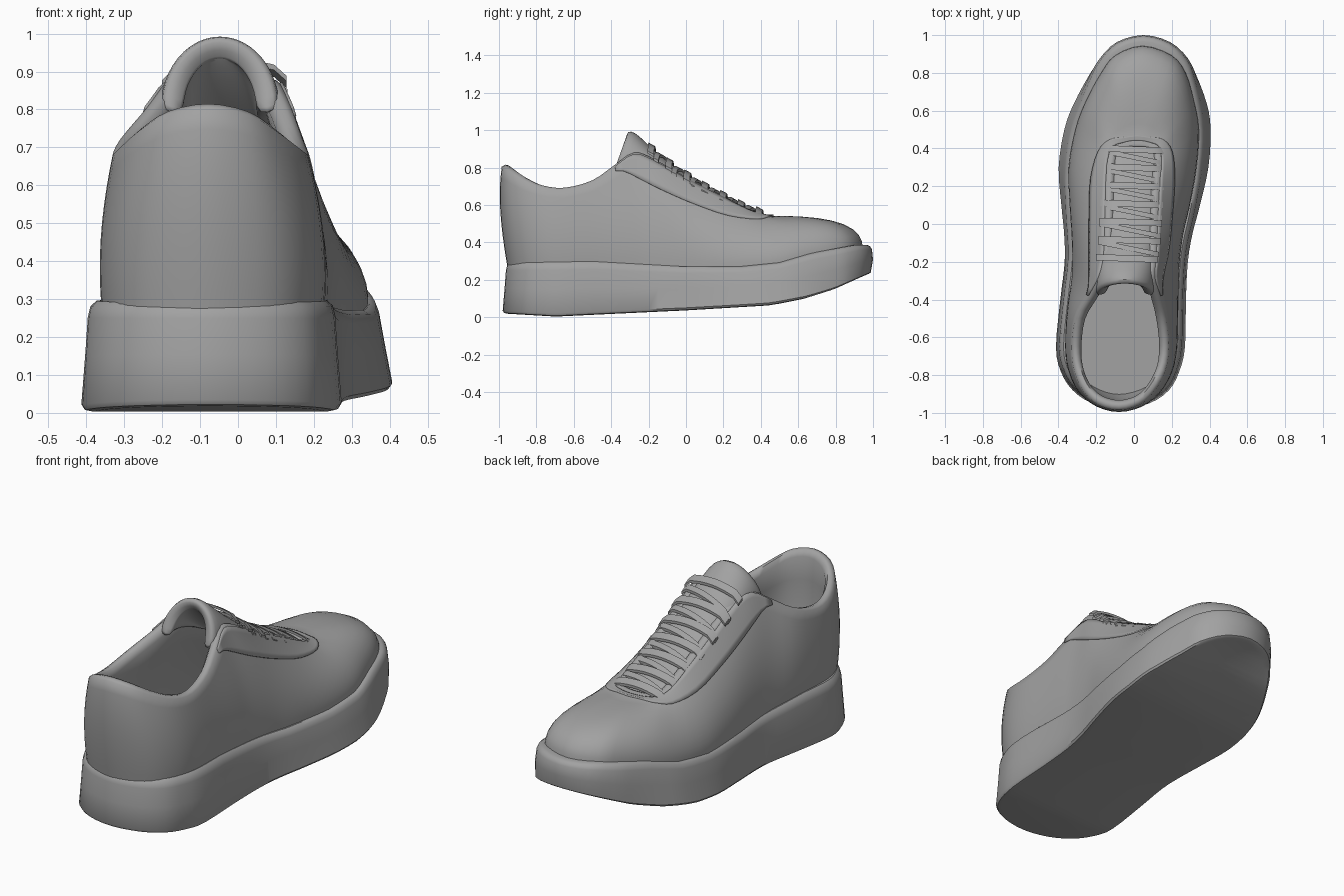
import bpy
import math
from mathutils import Vector

if "Cube" in bpy.data.objects:
    bpy.data.objects.remove(bpy.data.objects["Cube"])

grey = bpy.data.materials.new("plain_grey")
grey.diffuse_color = (0.36, 0.36, 0.36, 1)
grey.use_nodes = True
grey.node_tree.nodes["Principled BSDF"].inputs["Base Color"].default_value = grey.diffuse_color


def make(name, verts, faces, angle=40):
    mesh = bpy.data.meshes.new(name)
    mesh.from_pydata([tuple(v) for v in verts], [], faces)
    mesh.materials.append(grey)
    obj = bpy.data.objects.new(name, mesh)
    bpy.context.collection.objects.link(obj)
    bpy.ops.object.select_all(action='DESELECT')
    obj.select_set(True)
    bpy.context.view_layer.objects.active = obj
    bpy.ops.object.shade_smooth_by_angle(angle=math.radians(angle))
    return obj


def lerp_table(table, y):
    """Piecewise linear lookup of one or more values."""
    if y <= table[0][0]:
        return table[0][1:]
    for a, b in zip(table, table[1:]):
        if y <= b[0]:
            t = (y - a[0]) / (b[0] - a[0])
            return [p + (q - p) * t for p, q in zip(a[1:], b[1:])]
    return table[-1][1:]


def smooth_loop(pts, steps=3):
    """Closed Catmull-Rom curve through points of any dimension."""
    n, out = len(pts), []
    for i in range(n):
        a, b, c, d = (pts[(i + k) % n] for k in (-1, 0, 1, 2))
        for s in range(steps):
            t = s / steps
            out.append([0.5 * (2 * q + (r - p) * t + (2 * p - 5 * q + 4 * r - e) * t * t
                               + (3 * q - p - 3 * r + e) * t ** 3)
                        for p, q, r, e in zip(a, b, c, d)])
    return out


def inward(x, y, lo=-0.62, hi=0.5):
    """Plan direction towards the middle line of the foot."""
    cx = lerp_table([(-0.3, -0.07), (0.5, 0.02)], y)[0]
    d = Vector((cx - x, max(lo, min(hi, y)) - y, 0))
    return d.normalized() if d.length > 1e-6 else d


def ring_faces(rows, n):
    return [(r * n + k, r * n + (k + 1) % n, (r + 1) * n + (k + 1) % n, (r + 1) * n + k)
            for r in range(rows - 1) for k in range(n)]


def cap_faces(start, n, flip):
    """Fill a ring with strips between mirrored stations."""
    out = []
    for k in range(n // 2):
        ids = [start + k, start + k + 1, start + n - k - 1, start + (n - k) % n]
        ids = list(dict.fromkeys(ids))
        out.append(ids[::-1] if flip else ids)
    return out


def sole_top(y):
    return lerp_table([(-1, .29), (-.5, .298), (0, .27), (.3, .272), (.5, .292),
                       (.7, .342), (.95, .387)], y)[0]


def sole_bottom(y):
    return lerp_table([(-.98, .018), (-.7, .003), (0, .036), (.45, .063), (.65, .10),
                       (.8, .145), (1, .23)], y)[0]


# ---- sole: plan outline (y, left x, right x), heel to toe
OUTLINE = [(-.98, -.075, -.075), (-.95, -.22, .08), (-.88, -.325, .185), (-.78, -.388, .24),
           (-.65, -.413, .27), (-.4, -.39, .275), (-.2, -.367, .285), (-.05, -.37, .31),
           (.1, -.385, .35), (.3, -.40, .395), (.5, -.37, .407), (.64, -.32, .387),
           (.78, -.25, .34), (.88, -.185, .29), (.965, -.09, .19), (1.0, .05, .05)]
loop = [(r, y) for y, l, r in OUTLINE] + [(l, y) for y, l, r in OUTLINE[-2:0:-1]]
loop = smooth_loop(loop)
n = len(loop)
verts = []
# rows: inset at heel, inset at toe, height fraction
SOLE_ROWS = [(.03, .05, 0), (.008, .022, .015), (0, .012, .06), (.010, 0, .5), (.017, .006, .85),
             (.024, .016, .95), (.04, .034, 1), (.08, .07, .985)]
for heel, toe, f in SOLE_ROWS:
    for x, y in loop:
        k = max(0, min(1, (y - .6) / .35))
        flare = lerp_table([(0, 0), (.3, .02), (.7, .02), (1, 0)], y)[0] * f  # sloping forefoot wall
        zb, zt = sole_bottom(y), sole_top(y)
        p = Vector((x, y, zb + (zt - zb) * f)) + inward(x, y) * (heel + (toe - heel) * k + flare)
        verts.append(p)
rows = len(SOLE_ROWS)
make("sole", verts, ring_faces(rows, n) + cap_faces(0, n, True) + cap_faces((rows - 1) * n, n, False))

# ---- upper stations: base y, left, right | rim y, left, right, z | overlay limit
STATIONS = [(-.956, -.08, -.08, -.985, -.08, -.08, .805, .97),
            (-.93, -.20, .05, -.957, -.19, .03, .785, .97),
            (-.87, -.29, .14, -.888, -.265, .105, .74, .97),
            (-.77, -.342, .20, -.78, -.315, .165, .695, .97),
            (-.65, -.36, .225, -.65, -.33, .185, .682, .97),
            (-.45, -.35, .23, -.50, -.31, .17, .722, .97),
            (-.30, -.33, .235, -.38, -.24, .14, .805, .95),
            (-.20, -.325, .24, -.28, -.188, .11, .87, .77),
            (-.05, -.33, .26, -.18, -.163, .118, .84, .70),
            (.10, -.34, .295, 0, -.155, .125, .74, .70),
            (.30, -.345, .33, .20, -.15, .135, .638, .72),
            (.50, -.31, .343, .34, -.14, .145, .568, .80),
            (.65, -.255, .318, .41, -.11, .13, .547, .90),
            (.80, -.175, .275, .43, -.06, .09, .542, .95),
            (.895, -.10, .20, .44, -.02, .05, .542, .965),
            (.945, .045, .045, .442, .015, .015, .542, .965)]


def station(i, side):
    s = STATIONS[i]
    w = max(0, min(1, (13.5 - i) / 3))
    return (s[1 + side], s[0], sole_top(s[0]) - .015, s[4 + side], s[3], s[6], w, s[7])


last = len(STATIONS) - 1
SUB = 3
ring = smooth_loop([station(i, 1) for i in range(last + 1)]
                   + [station(i, 0) for i in range(last - 1, 0, -1)], SUB)
n = len(ring)


def shell(s, t):
    """Point on the side wall of a station, t = 0 at the sole, 1 at the rim."""
    b, e, w = Vector(s[0:3]), Vector(s[3:6]), s[6]
    dz = e.z - b.z
    flat = Vector((b.x - e.x, b.y - e.y, 0))
    bulge = inward(b.x, b.y) * -.034 * w
    bulge.x *= .4
    p1 = b + Vector((0, 0, dz * (.9 - .53 * w))) + bulge
    p2 = e + flat * (.5 - .13 * w) - Vector((0, 0, dz * .29 * w)) + bulge
    u = 1 - t
    return b * u ** 3 + p1 * 3 * u * u * t + p2 * 3 * u * t * t + e * t ** 3


verts = []
WALL = [0, .08, .17, .28, .4, .52, .64, .76, .88, 1]
for t in WALL:
    verts += [shell(s, t) for s in ring]
# padded rim, then inner lining and insole
RIM = [(.018, .010), (.038, .006), (.052, -.025)]
for d, dz in RIM:
    verts += [Vector(s[3:6]) + inward(s[3], s[4], -.62, .3) * d + Vector((0, 0, dz)) for s in ring]
LINING = [.75, .5, .25, .06]
for t in LINING:
    for s in ring:
        p = shell(s, t)
        p += inward(p.x, p.y, -.62, .3) * .06
        p.z = max(.32, p.z - .03)
        verts.append(p)
rows = len(WALL) + len(RIM) + len(LINING)
make("upper", verts, ring_faces(rows, n) + cap_faces((rows - 1) * n, n, False), 60)

# ---- raised lace panel wrapped round the throat
first = 6 * SUB
band = ring[first:n - first + 1]
m, R = len(band), 6
verts = [shell(s, s[7] + (1 - s[7]) * r / (R - 1)) for r in range(R) for s in band]
faces = [(r * m + k, r * m + k + 1, (r + 1) * m + k + 1, (r + 1) * m + k)
         for r in range(R - 1) for k in range(m - 1)]
panel = make("lace_panel", verts, faces)
mod = panel.modifiers.new("thickness", 'SOLIDIFY')
mod.thickness, mod.offset = .014, 0

# ---- tongue: y, centre x, half width, crown z, side drop, backward sweep
TONGUE = [(-.325, -.048, .155, .985, .20, .065), (-.295, -.048, .16, 1.002, .20, .06),
          (-.25, -.045, .155, .972, .16, .03), (-.17, -.035, .145, .89, .10, .01),
          (-.05, -.02, .14, .795, .07, 0), (.1, -.012, .135, .698, .05, 0),
          (.3, 0, .135, .592, .03, 0), (.44, .012, .11, .535, .015, 0)]
C = 13
verts = []
for y, cx, hw, z, drop, sweep in TONGUE:
    for c in range(C):
        a = math.radians(-90 + 180 * c / (C - 1))
        k = 1 - math.cos(a)
        verts.append((cx + hw * math.sin(a), y - sweep * k, z - drop * k))
faces = [(r * C + c, r * C + c + 1, (r + 1) * C + c + 1, (r + 1) * C + c)
         for r in range(len(TONGUE) - 1) for c in range(C - 1)]
tongue = make("tongue", verts, faces, 60)
mod = tongue.modifiers.new("padding", 'SOLIDIFY')
mod.thickness, mod.offset = .062, -1
tongue.modifiers.new("rounding", 'SUBSURF').levels = 1
tongue.modifiers["rounding"].render_levels = 1


# ---- laces: flat ribbons arched over the tongue
def lace(name, y0, y1, lift, half=.017):
    verts, steps = [], 10
    for k in range(steps + 1):
        u = -1 + 2 * k / steps
        y = y0 + (y1 - y0) * k / steps
        cx, hw, crown = lerp_table(TONGUE, y)[:3]
        dip = .03 * u * u + .02 * max(0, abs(u) - .8) / .2
        x = cx + u * .165
        slope = -.55
        for dy, dz in ((-half, 0), (half, 0), (half, .014), (-half, .014)):
            verts.append((x, y + dy, crown + lift - dip + dz + dy * slope))
    faces = [(4 * k + j, 4 * k + (j + 1) % 4, 4 * k + 4 + (j + 1) % 4, 4 * k + 4 + j)
             for k in range(steps) for j in range(4)]
    make(name, verts, faces + [(3, 2, 1, 0), tuple(4 * steps + j for j in range(4))], 35)


PITCH = .096
for i in range(7):
    y = .40 - PITCH * i
    lift = .016 - .0015 * i
    lace(f"lace_bar_{i}", y, y - .012, lift)
    if i < 6:
        a, b = (y - .015, y - PITCH + .015)
        lace(f"lace_cross_{i}", a, b, lift - .01, .013)
